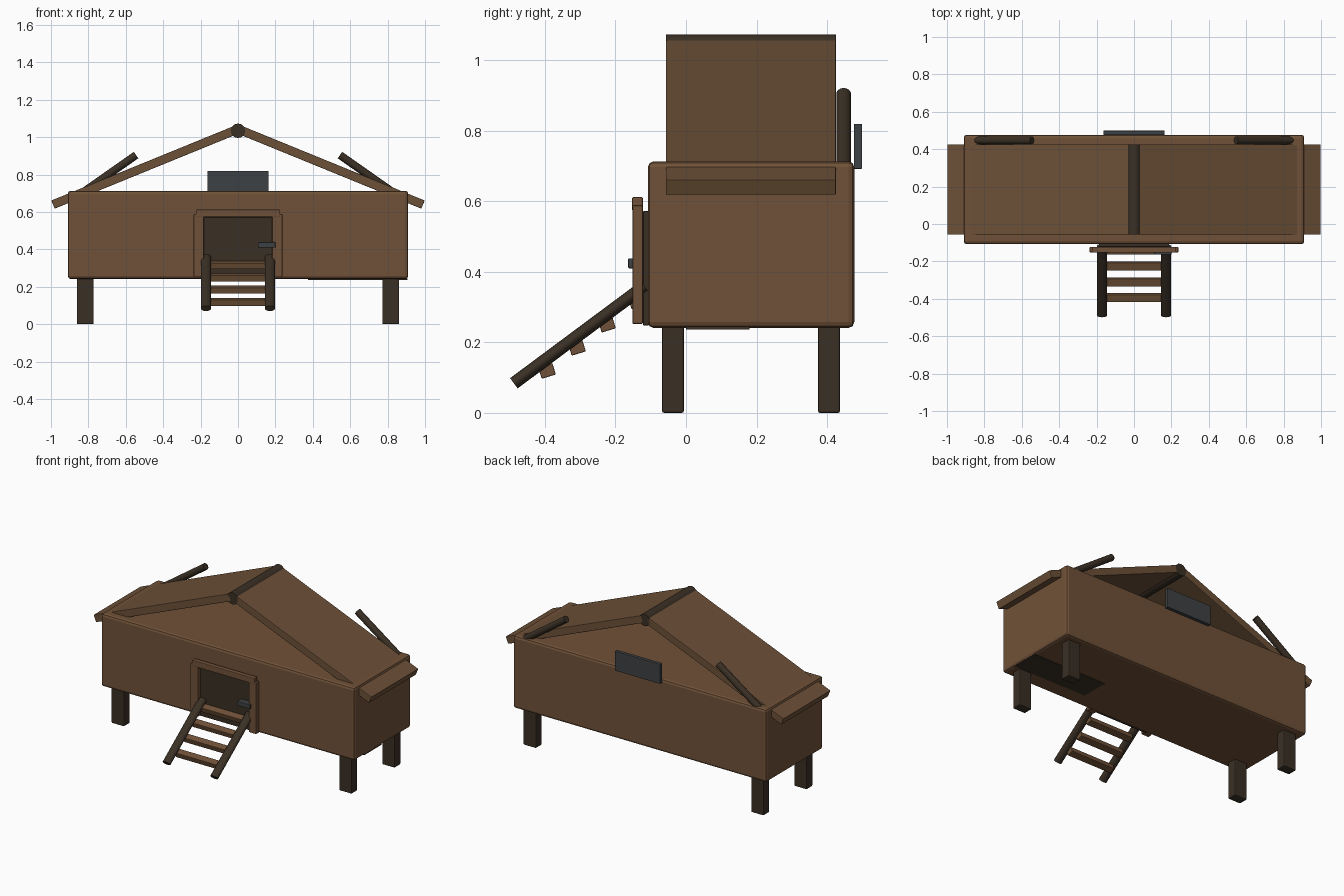
import bpy, math
from mathutils import Vector

if "Cube" in bpy.data.objects:
    bpy.data.objects.remove(bpy.data.objects["Cube"])


def material(name, rgb):
    m = bpy.data.materials.new(name)
    m.diffuse_color = (*rgb, 1)
    m.use_nodes = True
    m.node_tree.nodes["Principled BSDF"].inputs["Base Color"].default_value = m.diffuse_color
    return m


WOOD = material("brown wood", (0.162, 0.083, 0.040))
ROOF = material("roof wood", (0.150, 0.080, 0.038))
DARK = material("dark wood", (0.042, 0.029, 0.018))
GREY = material("grey metal", (0.048, 0.052, 0.056))


def finish(ob, name, mat, bevel=0.0, segments=2):
    ob.name = name
    ob.data.materials.append(mat)
    if bevel:
        b = ob.modifiers.new("bevel", 'BEVEL')
        b.width, b.segments = bevel, segments
    return ob


def box(name, x, y, z, mat, bevel=0.0, rot=(0, 0, 0)):
    """Box from (min, max) ranges, turned about its own centre."""
    mid = [(a + b) / 2 for a, b in (x, y, z)]
    bpy.ops.mesh.primitive_cube_add(size=1, location=mid, rotation=rot)
    ob = bpy.context.object
    ob.scale = [b - a for a, b in (x, y, z)]
    bpy.ops.object.transform_apply(location=False, rotation=False, scale=True)
    return finish(ob, name, mat, bevel)


def rod(name, p, q, rx, ry, mat, sides=16):
    """Round bar from p to q; rx and ry are its half widths."""
    p, q = Vector(p), Vector(q)
    bpy.ops.mesh.primitive_cylinder_add(vertices=sides, radius=1, depth=(q - p).length,
                                        location=(p + q) / 2)
    ob = bpy.context.object
    ob.scale = (rx, ry, 1)
    bpy.ops.object.transform_apply(location=False, rotation=False, scale=True)
    ob.rotation_euler = (q - p).to_track_quat('Z', 'Y').to_euler()
    bpy.ops.object.shade_smooth_by_angle(angle=math.radians(40))
    return finish(ob, name, mat)


# Body with rounded edges, and the dark plate under its right end
box("body", (-0.91, 0.91), (-0.108, 0.477), (0.241, 0.713), WOOD, 0.016)
box("under_plate", (0.375, 0.905), (0.0, 0.18), (0.237, 0.245), DARK)

# Legs
for s in (-1, 1):
    xs = sorted((s * 0.772, s * 0.862))
    box("front_leg", xs, (-0.068, -0.006), (0, 0.26), DARK, 0.006)
    box("back_leg", xs, (0.374, 0.437), (0, 0.26), DARK, 0.006)

# Open gabled roof: two slabs and a ridge pole
slope = math.radians(22.2)
along = Vector((math.cos(slope), 0, -math.sin(slope)))
down = Vector((-math.sin(slope), 0, -math.cos(slope)))
length, thick = 1.05, 0.047
centre = Vector((0.998, 0, 0.661)) - along * length / 2 + down * thick / 2
for s in (-1, 1):
    cx, cz = s * centre.x, centre.z
    box("roof_slab", (cx - length / 2, cx + length / 2), (-0.057, 0.425),
        (cz - thick / 2, cz + thick / 2), ROOF, 0.003, (0, s * slope, 0))
rod("ridge_pole", (0, -0.057, 1.034), (0, 0.425, 1.034), 0.039, 0.039, DARK, 12)

# Slanted poles behind the roof
for s in (-1, 1):
    rod("slanted_pole", (s * 0.86, 0.447, 0.683), (s * 0.545, 0.447, 0.904), 0.021, 0.021, DARK)

# Grey plate at the back
box("back_plate", (-0.163, 0.163), (0.476, 0.499), (0.692, 0.819), GREY, 0.002)

# Doorway: dark panel, posts, header and latch
box("door_panel", (-0.187, 0.187), (-0.122, -0.105), (0.248, 0.572), DARK, 0.003)
for s in (-1, 1):
    box("door_post", sorted((s * 0.182, s * 0.237)), (-0.152, -0.122), (0.252, 0.588), WOOD, 0.004)
box("door_header", (-0.225, 0.225), (-0.153, -0.122), (0.573, 0.612), WOOD, 0.004)
box("door_latch", (0.107, 0.2), (-0.164, -0.12), (0.41, 0.438), GREY, 0.003)

# Ladder: two rails and four tilted rungs
for s in (-1, 1):
    rod("ladder_rail", (s * 0.171, -0.488, 0.084), (s * 0.171, -0.118, 0.359), 0.027, 0.018, DARK)
for i in range(4):
    y, z = -0.394 + 0.085 * i, 0.119 + 0.0655 * i
    box("ladder_rung", (-0.16, 0.16), (y - 0.021, y + 0.021), (z - 0.017, z + 0.017), WOOD, 0.003,
        (math.radians(17), 0, 0))
